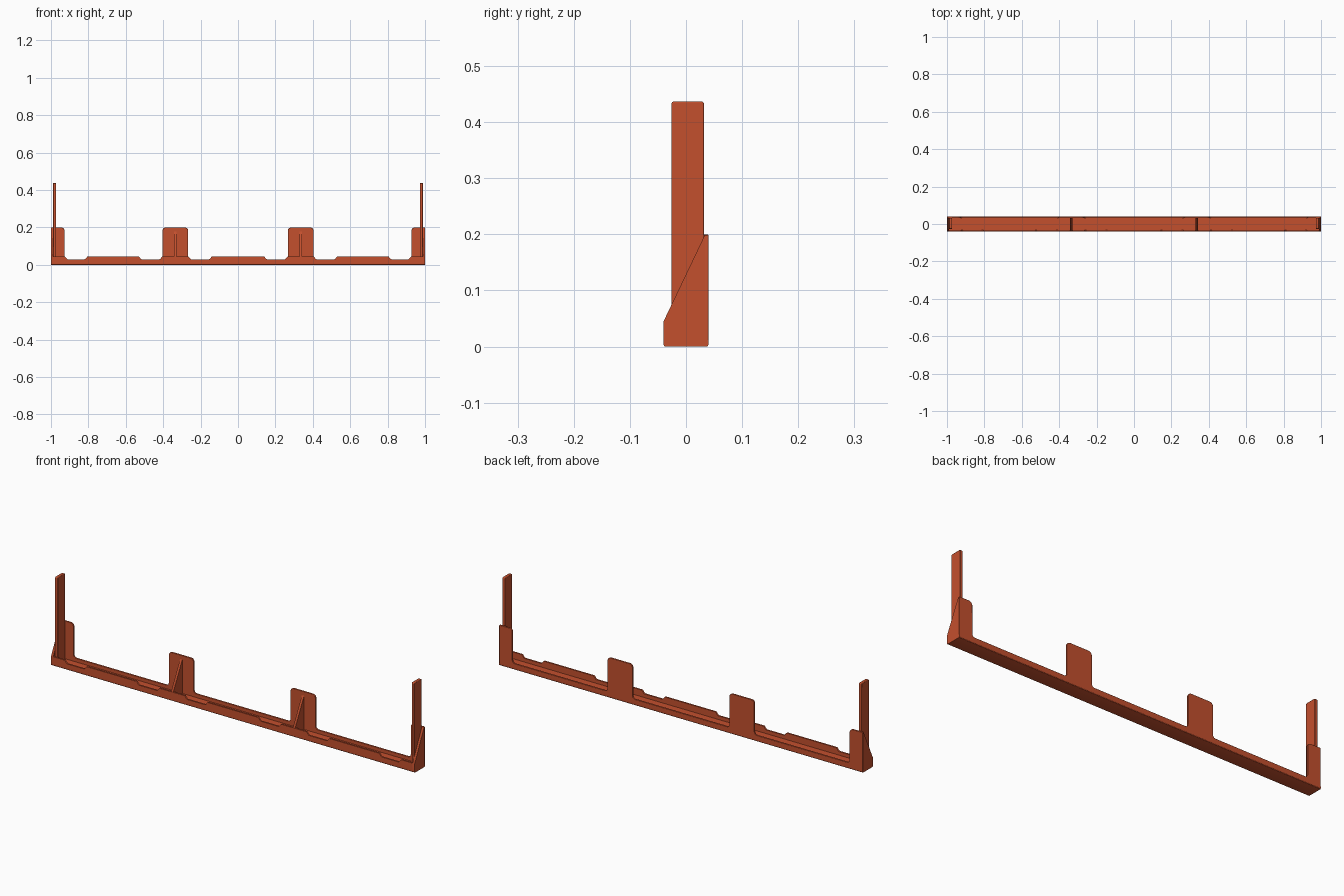
import bpy, bmesh, math
from mathutils import Vector

if "Cube" in bpy.data.objects:
    bpy.data.objects.remove(bpy.data.objects["Cube"])

paint = bpy.data.materials.new("burnt_orange")
paint.diffuse_color = (0.55, 0.08, 0.027, 1)
paint.use_nodes = True
paint.node_tree.nodes["Principled BSDF"].inputs["Base Color"].default_value = paint.diffuse_color


def rounded(points, steps=6):
    """Turn (u, v, radius) corners into a polygon with rounded corners."""
    out = []
    n = len(points)
    for i, (u, v, r) in enumerate(points):
        p = Vector((u, v))
        if r == 0:
            out.append(p)
            continue
        a = (Vector(points[i - 1][:2]) - p).normalized()
        b = (Vector(points[(i + 1) % n][:2]) - p).normalized()
        half = a.angle(b) / 2
        centre = p + (a + b).normalized() * r / math.sin(half)
        start = p + a * r / math.tan(half) - centre
        end = p + b * r / math.tan(half) - centre
        for k in range(steps + 1):
            d = start.lerp(end, k / steps).normalized()
            out.append(centre + d * r)
    return out


def extrude(name, outline, axis, lo, hi, bevel=0.0):
    """Extrude a polygon along x (outline in y, z) or y (outline in x, z)."""
    bm = bmesh.new()
    place = (lambda p: (lo, p[0], p[1])) if axis == "x" else (lambda p: (p[0], lo, p[1]))
    face = bm.faces.new([bm.verts.new(place(p)) for p in outline])
    res = bmesh.ops.extrude_face_region(bm, geom=[face])
    step = Vector((hi - lo, 0, 0) if axis == "x" else (0, hi - lo, 0))
    bmesh.ops.translate(bm, vec=step, verts=[v for v in res["geom"] if isinstance(v, bmesh.types.BMVert)])
    bmesh.ops.recalc_face_normals(bm, faces=bm.faces)
    mesh = bpy.data.meshes.new(name)
    bm.to_mesh(mesh)
    bm.free()
    mesh.materials.append(paint)
    obj = bpy.data.objects.new(name, mesh)
    bpy.context.collection.objects.link(obj)
    if bevel:
        mod = obj.modifiers.new("soft_edges", "BEVEL")
        mod.width, mod.segments, mod.limit_method = bevel, 2, "ANGLE"
        mod.angle_limit = math.radians(40)
    bpy.context.view_layer.objects.active = obj
    obj.select_set(True)
    bpy.ops.object.shade_smooth_by_angle(angle=math.radians(30))
    obj.select_set(False)
    return obj


FRONT, BACK, WALL = -0.04, 0.04, 0.008
RAIL, LIP, TAB = 0.03, 0.045, 0.2

# Floor of the tray, with softened lower edges
floor = [(FRONT, 0.012, 0), (FRONT, 0, 0.004), (BACK, 0, 0.004), (BACK, 0.012, 0)]
extrude("floor", rounded(floor, 3), "x", -1, 1)

# Back wall with four rounded upright tabs
pts = [(-1, 0.004, 0), (-1, TAB, 0.004), (-0.927, TAB, 0.018), (-0.927, RAIL, 0.014)]
for c in (-0.335, 0.335):
    pts += [(c - 0.069, RAIL, 0.014), (c - 0.069, TAB, 0.018),
            (c + 0.069, TAB, 0.018), (c + 0.069, RAIL, 0.014)]
pts += [(0.927, RAIL, 0.014), (0.927, TAB, 0.018), (1, TAB, 0.004), (1, 0.004, 0)]
extrude("back_wall", rounded(pts), "y", BACK - WALL, BACK, 0.0015)

# Front lip with six shallow finger notches
pts = [(-1, 0.004, 0), (-1, LIP, 0)]
for a, b in ((-0.925, -0.805), (-0.53, -0.405), (-0.265, -0.14),
             (0.14, 0.265), (0.405, 0.53), (0.805, 0.925)):
    pts += [(a, LIP, 0.003), (a + 0.012, RAIL, 0.006),
            (b - 0.012, RAIL, 0.006), (b, LIP, 0.003)]
pts += [(1, LIP, 0), (1, 0.004, 0)]
extrude("front_lip", rounded(pts, 3), "y", FRONT, FRONT + WALL)

# Sloped dividers bracing the two middle tabs
brace = [(FRONT + 0.002, 0.006), (FRONT + 0.002, LIP), (0.034, 0.183), (0.034, 0.006)]
for side, c in (("left", -0.335), ("right", 0.335)):
    extrude(side + "_divider", brace, "x", c - 0.006, c + 0.006)

# Sloped end walls and tall thin end posts
end = [(FRONT, 0.004), (FRONT, LIP), (0.033, TAB - 0.002), (BACK - 0.002, TAB - 0.002), (BACK - 0.002, 0.004)]
post = [(-0.026, 0.01, 0), (-0.026, 0.437, 0.005), (0.032, 0.437, 0.005), (0.032, 0.01, 0)]
for side, s in (("left", -1), ("right", 1)):
    extrude(side + "_end_wall", end, "x", min(s, s * 0.988), max(s, s * 0.988))
    extrude(side + "_post", rounded(post, 4), "x",
            min(s * 0.973, s * 0.9885), max(s * 0.973, s * 0.9885), 0.002)
